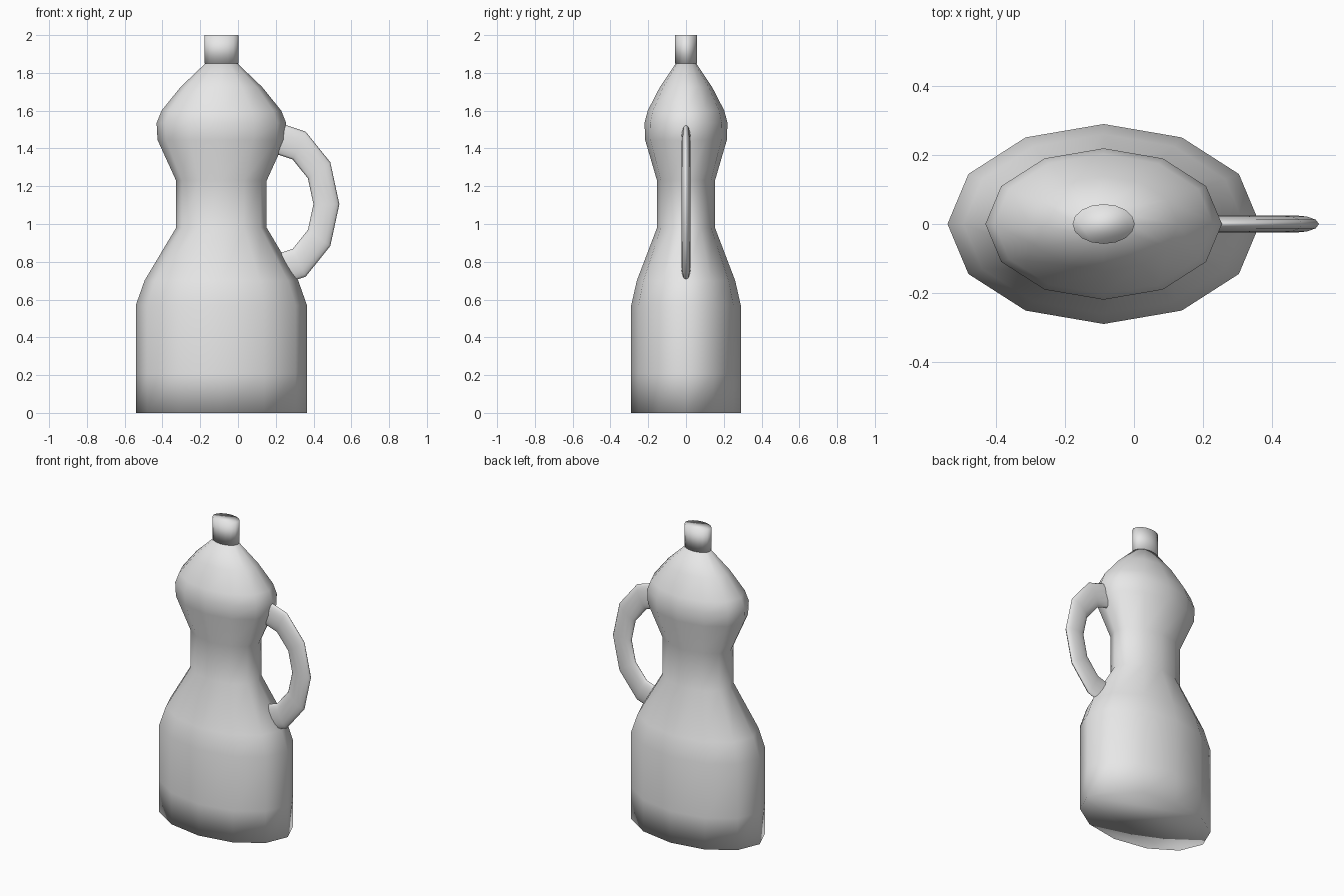
import bpy, bmesh
from math import cos, sin, tau

cube = bpy.data.objects.get("Cube")
if cube:
    bpy.data.objects.remove(cube, do_unlink=True)

grey = bpy.data.materials.new("light grey plastic")
grey.use_nodes = True
colour = (0.8, 0.8, 0.8, 1)
grey.diffuse_color = colour
grey.node_tree.nodes["Principled BSDF"].inputs["Base Color"].default_value = colour

SIDES = 12
FLATTEN = 0.64      # depth of the bottle relative to its width
AXIS_X = -0.088     # bottle axis, offset to balance the handle


def turned(name, profile, sides=SIDES):
    """Closed oval lathe from (radius, height) pairs, smooth all over."""
    bm = bmesh.new()
    rings = [[bm.verts.new((r * cos(tau * i / sides), r * FLATTEN * sin(tau * i / sides), z))
              for i in range(sides)] for r, z in profile]
    for low, high in zip(rings, rings[1:]):
        for i in range(sides):
            j = (i + 1) % sides
            bm.faces.new((low[i], low[j], high[j], high[i]))
    bm.faces.new(rings[0][::-1])
    bm.faces.new(rings[-1])
    for face in bm.faces:
        face.smooth = True
    mesh = bpy.data.meshes.new(name)
    bm.to_mesh(mesh)
    bm.free()
    mesh.materials.append(grey)
    obj = bpy.data.objects.new(name, mesh)
    obj.location.x = AXIS_X
    bpy.context.collection.objects.link(obj)
    return obj


# Bottle: straight base, shoulder, waist and rounded upper bulb
turned("bottle_body", [
    (0.453, 0), (0.453, 0.21), (0.453, 0.57), (0.407, 0.70), (0.24, 0.98),
    (0.24, 1.23), (0.338, 1.445), (0.343, 1.535), (0.317, 1.60),
    (0.216, 1.725), (0.08, 1.855)])

# Cap
turned("cap", [(0.09, 1.85), (0.09, 2.0)], 16)

# Handle: flattened oval ring partly sunk into the body
bpy.ops.mesh.primitive_torus_add(
    major_segments=12, minor_segments=12, major_radius=1, minor_radius=0.238,
    location=(0.18, 0, 1.105), rotation=(tau / 4, 0, 0))
handle = bpy.context.object
handle.name = "handle"
handle.scale = (0.288, 0.358, 0.105)
handle.data.materials.append(grey)
bpy.ops.object.shade_smooth()
